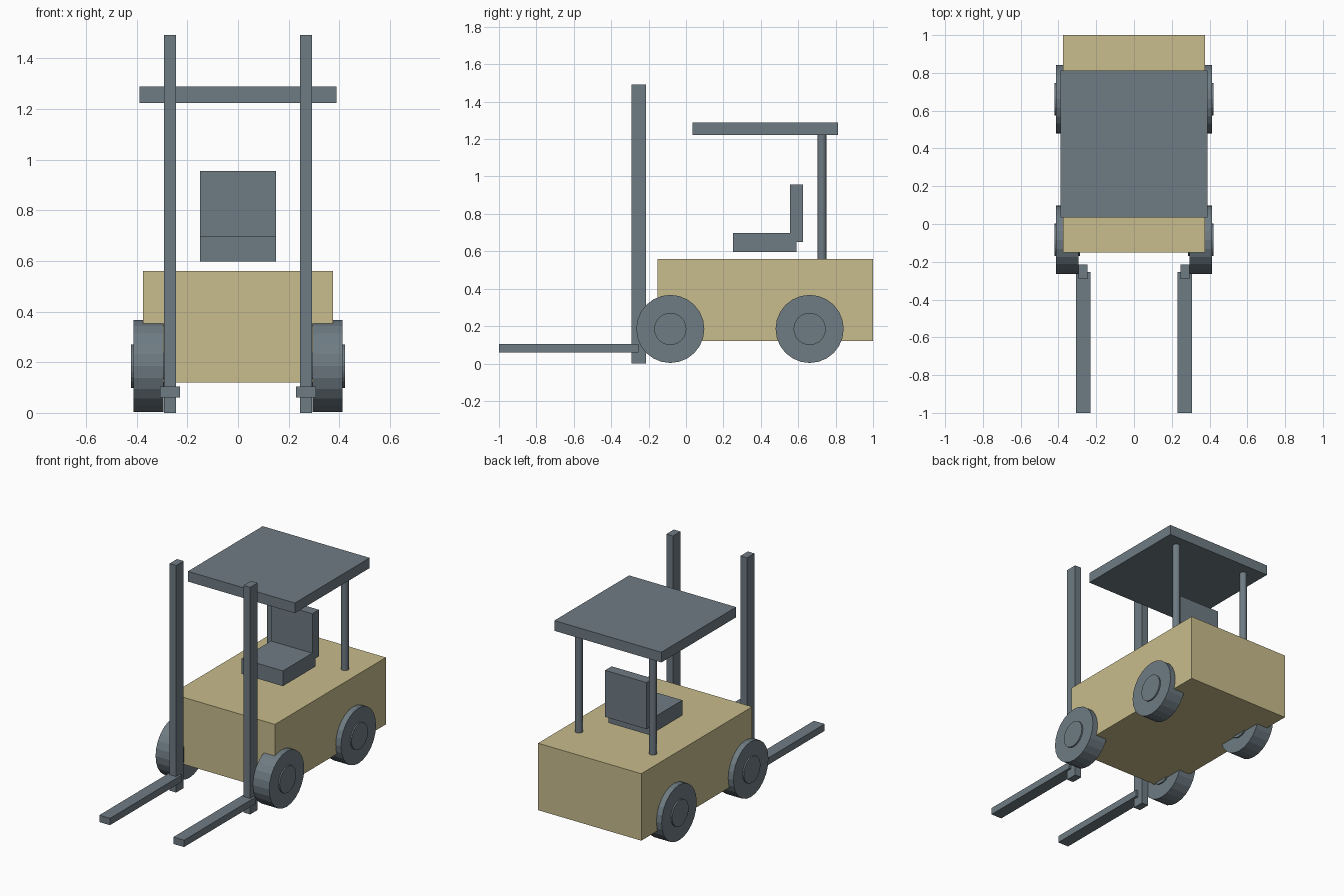
import bpy
import math

if "Cube" in bpy.data.objects:
    bpy.data.objects.remove(bpy.data.objects["Cube"])


def material(name, rgb):
    m = bpy.data.materials.new(name)
    m.diffuse_color = (*rgb, 1.0)
    m.use_nodes = True
    m.node_tree.nodes["Principled BSDF"].inputs["Base Color"].default_value = m.diffuse_color
    return m


TAN = material("tan", (0.578, 0.503, 0.262))
GREY = material("slate grey", (0.156, 0.198, 0.227))


def box(name, x, y, z, mat):
    """Box from (min, max) ranges on each axis."""
    mid = [(a + b) / 2 for a, b in (x, y, z)]
    bpy.ops.mesh.primitive_cube_add(size=1, location=mid)
    o = bpy.context.object
    o.name = name
    size = [abs(b - a) for a, b in (x, y, z)]
    for v in o.data.vertices:
        v.co = [c * s for c, s in zip(v.co, size)]
    o.data.materials.append(mat)
    return o


def cylinder(name, radius, depth, loc, sides, mat, along_x=False):
    rot = (0, math.pi / 2, 0) if along_x else (0, 0, 0)
    bpy.ops.mesh.primitive_cylinder_add(vertices=sides, radius=radius, depth=depth,
                                        location=loc, rotation=rot)
    o = bpy.context.object
    o.name = name
    o.data.materials.append(mat)
    return o


# Body and roof
box("body", (-0.375, 0.375), (-0.152, 1.0), (0.12, 0.56), TAN)
box("roof", (-0.389, 0.389), (0.035, 0.812), (1.223, 1.29), GREY)

# Seat, floating just above the body
box("seat", (-0.15, 0.15), (0.252, 0.59), (0.597, 0.697), GREY)
box("seat_back", (-0.15, 0.15), (0.557, 0.626), (0.65, 0.956), GREY)

for side, s in (("left", -1), ("right", 1)):
    # Mast rail, fork and roof post
    box(f"{side}_mast_rail", (s * 0.269 - 0.024, s * 0.269 + 0.024),
        (-0.292, -0.215), (0.0, 1.492), GREY)
    box(f"{side}_fork", (s * 0.269 - 0.039, s * 0.269 + 0.039),
        (-1.0, -0.255), (0.06, 0.105), GREY)
    cylinder(f"{side}_roof_post", 0.023, 0.69, (s * 0.269, 0.727, 0.895), 16, GREY)
    # Wheels with raised hubs
    for end, y in (("front", -0.084), ("rear", 0.661)):
        cylinder(f"{end}_{side}_wheel", 0.182, 0.118, (s * 0.354, y, 0.185), 24, GREY, True)
        cylinder(f"{end}_{side}_hub", 0.086, 0.136, (s * 0.354, y, 0.185), 24, GREY, True)
